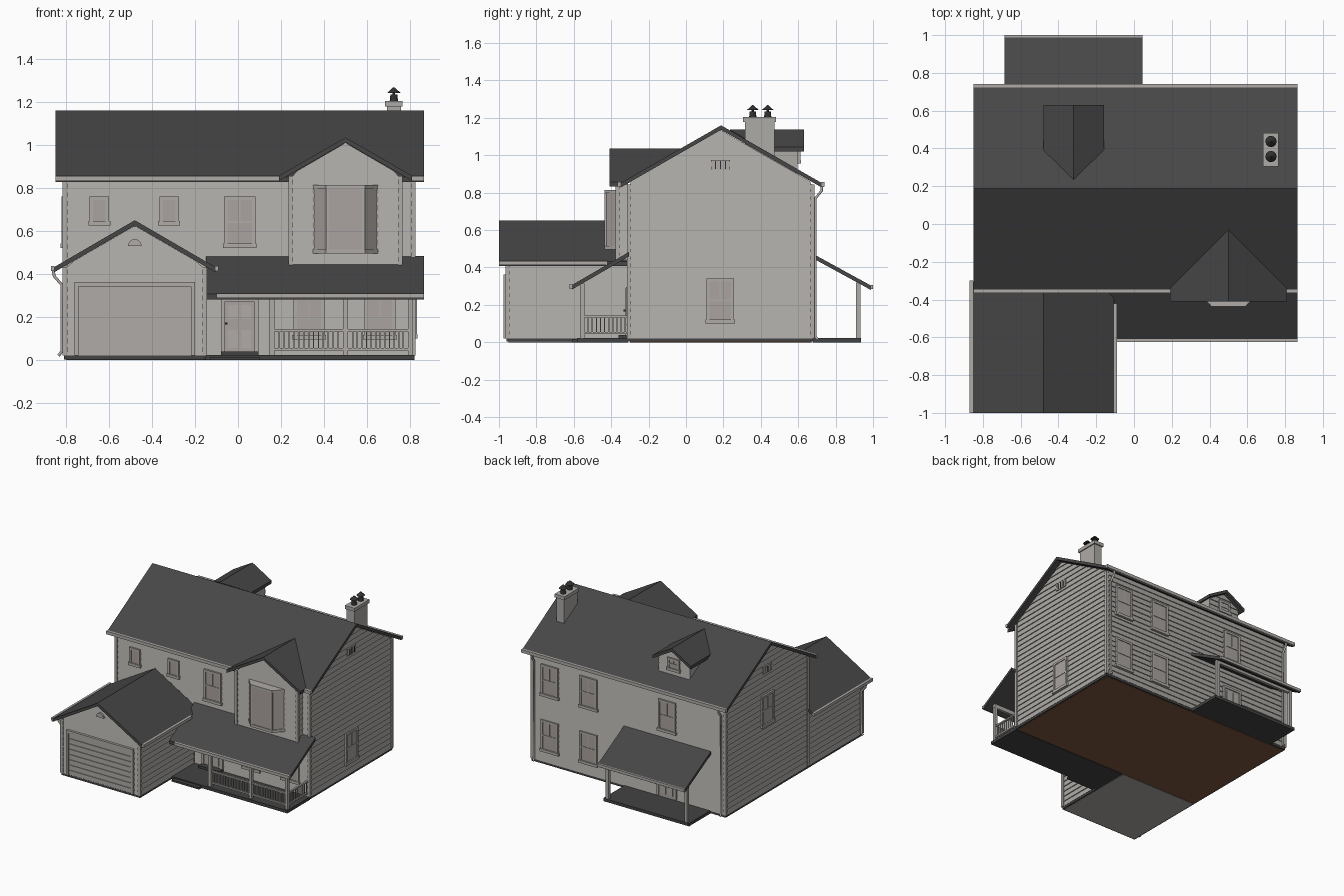
import bpy, bmesh, math
from mathutils import Vector

if "Cube" in bpy.data.objects:
    bpy.data.objects.remove(bpy.data.objects["Cube"])


def material(name, r, g, b):
    m = bpy.data.materials.new(name)
    m.diffuse_color = (r, g, b, 1)
    m.use_nodes = True
    m.node_tree.nodes["Principled BSDF"].inputs["Base Color"].default_value = m.diffuse_color
    return m


SIDING = material("siding", 0.42, 0.405, 0.385)
TRIM = material("trim", 0.43, 0.41, 0.39)
GLASS = material("window_pane", 0.40, 0.365, 0.35)
ROOF = material("roof_shingle", 0.062, 0.062, 0.062)
SLAB = material("dark_slab", 0.055, 0.055, 0.055)
FLOOR = material("brown_floor", 0.22, 0.10, 0.05)
METAL = material("dark_metal", 0.03, 0.03, 0.03)


def finish(name, bm, mat, recalc=True):
    if recalc:
        bmesh.ops.recalc_face_normals(bm, faces=bm.faces)
    me = bpy.data.meshes.new(name)
    bm.to_mesh(me)
    bm.free()
    me.materials.append(mat)
    ob = bpy.data.objects.new(name, me)
    bpy.context.collection.objects.link(ob)
    return ob


def loft(bm, a, b):
    """Solid between two matching rings of points."""
    va, vb = [bm.verts.new(p) for p in a], [bm.verts.new(p) for p in b]
    bm.faces.new(va)
    bm.faces.new(vb[::-1])
    for i in range(len(va)):
        j = (i + 1) % len(va)
        bm.faces.new((va[i], vb[i], vb[j], va[j]))


def solid(name, a, b, mat):
    bm = bmesh.new()
    loft(bm, a, b)
    return finish(name, bm, mat)


def boxes(name, items, mat):
    bm = bmesh.new()
    for x0, x1, y0, y1, z0, z1 in items:
        loft(bm, *[[(x0, y0, z), (x1, y0, z), (x1, y1, z), (x0, y1, z)] for z in (z0, z1)])
    return finish(name, bm, mat)


def panel(name, pts, mat=ROOF, t=0.024):
    solid(name, pts, [(x, y, z - t) for x, y, z in pts], mat)


def at(side, plane, u, d, z):
    """Point on a wall: u along it, d outwards."""
    return {"front": (u, plane - d, z), "back": (u, plane + d, z),
            "right": (plane + d, u, z), "left": (plane - d, u, z)}[side]


def wall_boxes(name, side, plane, items, mat):
    out = []
    for u0, u1, z0, z1, d in items:
        p, q = at(side, plane, u0, -0.004, z0), at(side, plane, u1, d, z1)
        out.append([v for a, b in zip(p, q) for v in (min(a, b), max(a, b))])
    return boxes(name, out, mat)


def siding(name, side, plane, u0, u1, z0, z1, apex=None, step=0.04, lap=0.007):
    """Lapped boards, optionally clipped to a gable (centre, top, slope)."""
    def span(z):
        if not apex:
            return u0, u1
        r = max((apex[1] - z) / apex[2], 0.001)
        return max(u0, apex[0] - r), min(u1, apex[0] + r)
    bm = bmesh.new()
    flip = side in ("back", "left")
    z = z0
    while z < z1 - 0.002:
        zt = min(z + step, z1)
        (a, b), (c, d) = span(z), span(zt)
        for quad in ([(a, lap, z), (b, lap, z), (d, 0, zt), (c, 0, zt)],
                     [(a, 0, z), (b, 0, z), (b, lap, z), (a, lap, z)]):
            vs = [bm.verts.new(at(side, plane, *q)) for q in quad]
            bm.faces.new(vs[::-1] if flip else vs)
        z = zt
    finish(name, bm, SIDING, False)


def window(name, side, plane, uc, z0, z1, w=0.145, sash=True):
    a, b, f = uc - w / 2, uc + w / 2, 0.016
    bars = [(a, a + f, z0, z1, .014), (b - f, b, z0, z1, .014), (a, b, z1 - f, z1, .014),
            (a - .006, b + .006, z0 - .005, z0 + f, .018)]
    if sash:
        m = (z0 + z1) / 2
        bars += [(a, b, m - .005, m + .005, .012), (uc - .003, uc + .003, m, z1, .011)]
    wall_boxes(name + "_frame", side, plane, bars, TRIM)
    wall_boxes(name + "_pane", side, plane, [(a + .004, b - .004, z0, z1 - .004, .008)], GLASS)


def pipe(name, pts, r=0.008):
    cu = bpy.data.curves.new(name, "CURVE")
    cu.dimensions = "3D"
    cu.bevel_depth, cu.bevel_resolution, cu.use_fill_caps = r, 1, True
    sp = cu.splines.new("POLY")
    sp.points.add(len(pts) - 1)
    for p, q in zip(sp.points, pts):
        p.co = (*q, 1)
    cu.materials.append(TRIM)
    bpy.context.collection.objects.link(bpy.data.objects.new(name, cu))


# Foundations and floors
boxes("foundation", [(-.81, .82, -.31, .68, .003, .022), (-.81, -.15, -.96, -.31, .003, .022)], SLAB)
boxes("house_underside", [(-.80, .81, -.30, .67, 0, .003)], FLOOR)
boxes("garage_underside", [(-.80, -.16, -.95, -.31, 0, .003)], SIDING)
boxes("porch_floors", [(-.15, .82, -.58, -.31, 0, .022), (-.68, .04, .68, .935, 0, .022),
                       (-.13, .10, -.61, -.58, 0, .014), (-.08, .095, -.36, -.31, .022, .04)], SLAB)

# Clad walls
gable = (.185, 1.135, .574)
siding("right_wall", "right", .815, -.31, .68, .02, 1.135, gable)
siding("left_wall", "left", -.805, -.31, .68, .02, 1.135, gable)
siding("back_wall", "back", .675, -.81, .82, .02, .86)
siding("front_wall", "front", -.305, -.15, .82, .02, .86)
siding("front_wall_over_garage", "front", -.305, -.81, -.15, .42, .86)
siding("garage_front", "front", -.955, -.81, -.15, .02, .625, (-.48, .625, .58))
siding("garage_left", "left", -.805, -.96, -.31, .02, .44)
siding("garage_right", "right", -.155, -.96, -.31, .02, .44)
siding("bump_front", "front", -.365, .24, .76, .44, 1.01, (.5, 1.01, .58))
siding("bump_right", "right", .755, -.37, -.31, .44, .87)
siding("bump_left", "left", .245, -.37, -.31, .44, .87)

# Corner boards
corners = [(x, y, .02, .845) for x in (-.805, .815) for y in (-.305, .675)]
corners += [(x, -.955, .02, .43) for x in (-.805, -.155)]
corners += [(x, -.365, .44, .855) for x in (.245, .755)]
boxes("corner_boards", [(x - .011, x + .011, y - .011, y + .011, a, b) for x, y, a, b in corners], TRIM)

# Main, garage, cross gable and dormer roofs
for n, y in (("front", -.35), ("back", .725)):
    panel("main_roof_" + n, [(-.85, .1875, 1.16), (.865, .1875, 1.16), (.865, y, .852), (-.85, y, .852)])
for n, s in (("left", -1), ("right", 1)):
    x = -.48 + s * .375
    panel("garage_roof_" + n, [(-.48, -1, .65), (-.48, -.305, .65), (x, -.305, .432), (x, -1, .432)])
    x = .5 + s * .31
    panel("cross_gable_roof_" + n, [(.5, -.41, 1.035), (.5, -.03, 1.035), (x, -.34, .857), (x, -.41, .857)])
    x = -.32 + s * .16
    panel("dormer_roof_" + n, [(-.32, .63, 1.137), (-.32, .235, 1.137), (x, .392, 1.044), (x, .63, 1.044)])

# Porch roofs
panel("front_porch_roof", [(-.15, -.305, .483), (.865, -.305, .483), (.865, -.61, .306), (-.15, -.61, .306)])
panel("back_porch_roof", [(-.685, .675, .475), (.045, .675, .475), (.045, .99, .303), (-.685, .99, .303)])

# Dormer body
pent = [(-.45, .9), (-.19, .9), (-.19, 1.04), (-.32, 1.114), (-.45, 1.04)]
solid("dormer_body", [(x, .38, z) for x, z in pent], [(x, .595, z) for x, z in pent], SIDING)
siding("dormer_front", "back", .596, -.45, -.19, .91, 1.113, (-.32, 1.113, .58))
window("dormer_window", "back", .598, -.32, .96, 1.05, .1)

# Gutters
boxes("gutters", [(-.85, .20, -.366, -.348, .832, .856), (.80, .865, -.366, -.348, .832, .856),
                  (-.85, .865, .723, .741, .832, .856), (-.87, -.853, -1, -.30, .414, .436),
                  (-.107, -.09, -1, -.42, .414, .436), (-.10, .865, -.625, -.608, .288, .31),
                  (-.685, .045, .988, 1.0, .285, .306)], TRIM)
for n, x in (("right", .79), ("left", -.78)):
    pipe("back_downspout_" + n, [(x, .728, .84), (x, .725, .81), (x, .692, .77), (x, .692, .03), (x, .705, .015)])
pipe("garage_downspout", [(-.86, -.93, .42), (-.855, -.93, .39), (-.82, -.93, .35), (-.82, -.93, .04), (-.835, -.93, .02)])

# Windows
for x in (-.645, -.32):
    window("small_window", "front", -.308, x, .63, .76, .09, False)
window("upper_front_window", "front", -.308, .008, .525, .76)
for x in (.33, .66):
    window("porch_window", "front", -.308, x, .10, .295)
window("right_window", "right", .818, .183, .105, .34)
window("left_window", "left", -.808, .183, .525, .76)
for x in (.665, .34):
    window("back_lower_window", "back", .678, x, .105, .34)
for x in (.665, .34, -.32):
    window("back_upper_window", "back", .678, x, .525, .76)

# Bay window with cap, sill and corner posts
def bay(g):
    return [(.35 - g, -.365), (.415 - g, -.432 - g), (.585 + g, -.432 - g), (.65 + g, -.365)]


for n, g, a, b, m in (("pane", 0, .505, .81, GLASS), ("sill", .005, .495, .515, TRIM), ("cap", .005, .798, .815, TRIM)):
    solid("bay_" + n, [(x, y, a) for x, y in bay(g)], [(x, y, b) for x, y in bay(g)], m)
boxes("bay_posts", [(x - .006, x + .006, y - .004, y + .006, .505, .81) for x, y in bay(0)], TRIM)

# Gable vents
for side, p in (("right", .818), ("left", -.808)):
    wall_boxes("gable_vent", side, p, [(.135, .235, .92, .975, .008)], TRIM)
    wall_boxes("vent_slots", side, p, [(u, u + .006, .926, .968, .012) for u in (.155, .182, .209)], METAL)
arc = [(-.48 + .032 * math.cos(t * math.pi / 8), .53 + .032 * math.sin(t * math.pi / 8)) for t in range(9)]
solid("garage_vent", [(x, -.972, z) for x, z in arc], [(x, -.95, z) for x, z in arc], TRIM)

# Front door
wall_boxes("door_frame", "front", -.308, [(-.08, -.062, .03, .285, .016), (.077, .095, .03, .285, .016),
                                          (-.08, .095, .27, .29, .016)], TRIM)
wall_boxes("front_door", "front", -.308, [(-.064, .079, .035, .272, .009)], GLASS)
wall_boxes("door_panels", "front", -.308, [(u, u + .045, a, b, .013) for u in (-.046, .016)
                                           for a, b in ((.055, .14), (.19, .255))], TRIM)
boxes("door_knob", [(-.060, -.050, -.335, -.312, .165, .175)], METAL)
# Back door
wall_boxes("back_door_frame", "back", .678, [(-.40, -.385, .03, .31, .016), (-.255, -.24, .03, .31, .016),
                                             (-.40, -.24, .295, .312, .016)], TRIM)
wall_boxes("back_door", "back", .678, [(-.387, -.253, .03, .297, .009)], GLASS)
wall_boxes("back_door_panels", "back", .678, [(u, u + .042, a, b, .013) for u in (-.37, -.312)
                                              for a, b in ((.05, .14), (.18, .28))], TRIM)

# Garage door
wall_boxes("garage_door_frame", "front", -.958, [(-.76, -.742, .02, .36, .018), (-.218, -.2, .02, .36, .018),
                                                 (-.76, -.2, .342, .362, .018)], TRIM)
wall_boxes("garage_door", "front", -.958, [(-.742, -.218, .022, .342, .006)], TRIM)
wall_boxes("garage_door_slats", "front", -.958, [(-.742, -.218, .026 + i * .04, .060 + i * .04, .011)
                                                 for i in range(8)], TRIM)

# Porch posts, beams and railings
boxes("porch_posts", [(x - .012, x + .012, y - .012, y + .012, .02, .312)
                      for x, y in ((.157, -.555), (.5, -.555), (.802, -.555), (-.65, .92), (.01, .92))], TRIM)
boxes("porch_beams", [(-.15, .815, -.566, -.544, .285, .315), (-.66, .02, .91, .93, .292, .32)], TRIM)
rails = []
for a, b in ((.169, .488), (.512, .79)):
    rails += [(a, b, -.562, -.548, z, z + .011) for z in (.045, .133)]
    n = round((b - a) / .022)
    rails += [(x - .003, x + .003, -.558, -.552, .05, .135) for x in (a + (b - a) * i / n for i in range(1, n))]
rails += [(.795, .809, -.545, -.305, z, z + .011) for z in (.045, .133)]
rails += [(.799, .805, y - .003, y + .003, .05, .135) for y in (-.545 + .022 * i for i in range(1, 11))]
boxes("porch_railings", rails, TRIM)

# Chimney with two capped pots
boxes("chimney", [(.692, .758, .315, .473, .97, 1.19), (.684, .766, .305, .482, 1.178, 1.204)], SIDING)
for y in (.357, .437):
    bm = bmesh.new()
    for r0, r1, za, zb in ((.02, .016, 1.2, 1.235), (.006, .006, 1.235, 1.25), (.03, .004, 1.243, 1.268)):
        ring = [(math.cos(i * math.pi / 6), math.sin(i * math.pi / 6)) for i in range(12)]
        loft(bm, [(.725 + r0 * c, y + r0 * s, za) for c, s in ring], [(.725 + r1 * c, y + r1 * s, zb) for c, s in ring])
    finish("chimney_pot", bm, METAL)
